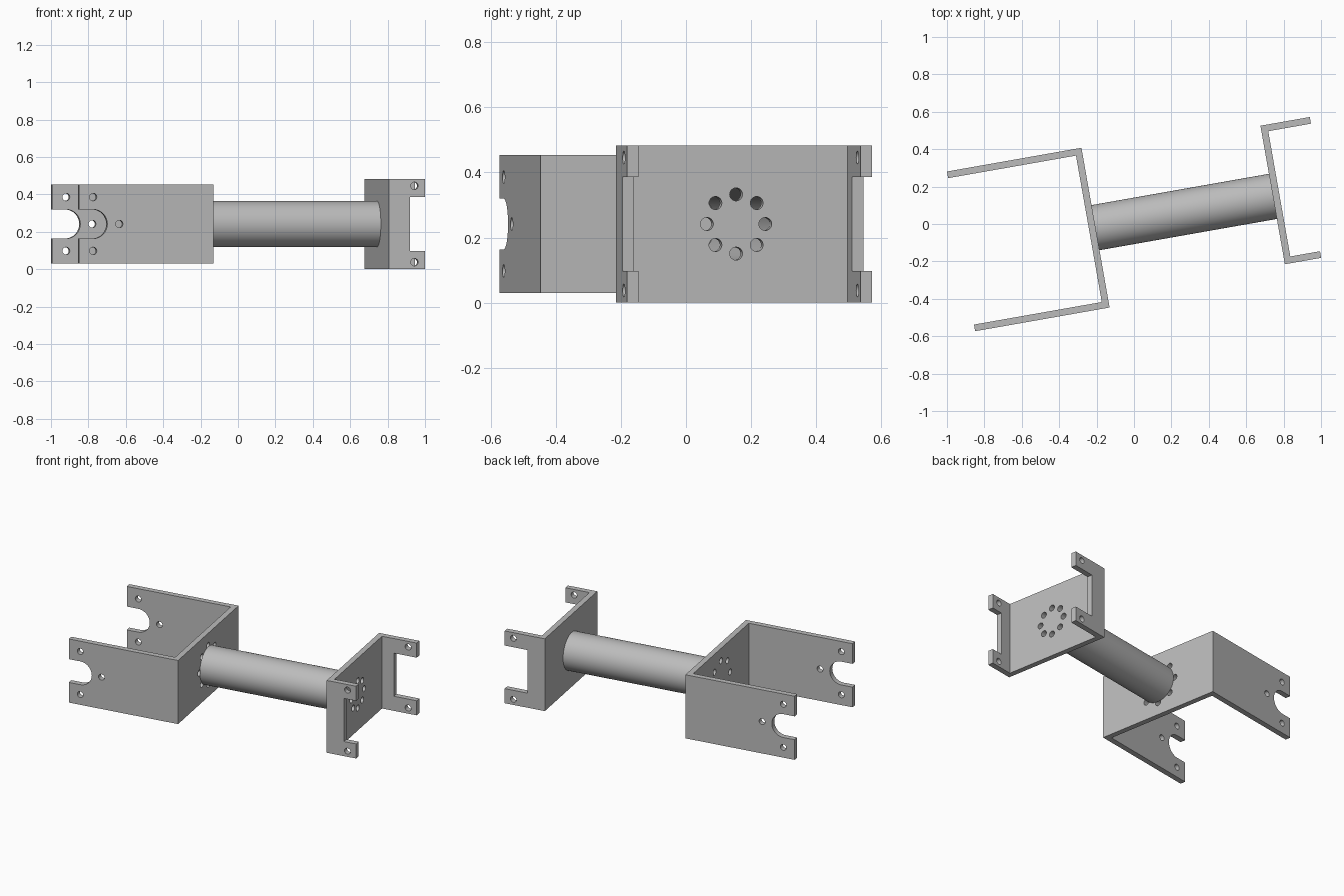
import bpy, math
from mathutils import Matrix

cube = bpy.data.objects.get("Cube")
if cube:
    bpy.data.objects.remove(cube, do_unlink=True)

grey = bpy.data.materials.new("plain_grey")
grey.use_nodes = True
grey.diffuse_color = (0.5, 0.5, 0.5, 1)
grey.node_tree.nodes["Principled BSDF"].inputs["Base Color"].default_value = (0.5, 0.5, 0.5, 1)

MID_Z = 0.2415      # height of the tube axis
AXIS = 0.0165       # sideways offset of the tube axis
T = 0.036           # sheet thickness
HOLE = 0.02
# The whole assembly is turned a little about the vertical
FRAME = Matrix.Rotation(math.radians(10), 4, 'Z') @ Matrix.Translation((0, 0, MID_Z))
UPRIGHT = Matrix.Rotation(math.pi / 2, 4, 'X')
ACROSS = Matrix.Rotation(math.pi / 2, 4, 'Z') @ UPRIGHT


def circle(cx, cy, r, n=24, start=0.0, sweep=2 * math.pi):
    return [(cx + r * math.cos(start + sweep * i / n),
             cy + r * math.sin(start + sweep * i / n)) for i in range(n)]


def solid(name, loops, thickness, matrix):
    """Extruded flat outline; the loops after the first one are holes."""
    curve = bpy.data.curves.new(name, 'CURVE')
    curve.dimensions = '2D'
    curve.fill_mode = 'BOTH'
    curve.extrude = thickness / 2
    for loop in loops:
        spline = curve.splines.new('POLY')
        spline.points.add(len(loop) - 1)
        for point, (x, y) in zip(spline.points, loop):
            point.co = (x, y, 0, 1)
        spline.use_cyclic_u = True
    temp = bpy.data.objects.new(name + "_outline", curve)
    bpy.context.collection.objects.link(temp)
    deps = bpy.context.evaluated_depsgraph_get()
    mesh = bpy.data.meshes.new_from_object(temp.evaluated_get(deps))
    bpy.data.objects.remove(temp, do_unlink=True)
    mesh.materials.clear()
    mesh.materials.append(grey)
    obj = bpy.data.objects.new(name, mesh)
    bpy.context.collection.objects.link(obj)
    obj.matrix_world = FRAME @ matrix
    bpy.ops.object.select_all(action='DESELECT')
    obj.select_set(True)
    bpy.context.view_layer.objects.active = obj
    bpy.ops.object.mode_set(mode='EDIT')
    bpy.ops.mesh.select_all(action='SELECT')
    bpy.ops.mesh.remove_doubles(threshold=0.0001)
    bpy.ops.mesh.normals_make_consistent(inside=False)
    bpy.ops.object.mode_set(mode='OBJECT')
    bpy.ops.object.shade_smooth_by_angle(angle=math.radians(30))
    return obj


def base_plate(name, outer_x, side, v0, v1, half, ring):
    """Upright plate with a ring of eight bolt holes, fitted between the arms."""
    a, b = v0 + T, v1 - T
    outline = [(a, -half), (b, -half), (b, half), (a, half)]
    holes = [circle(x, y, HOLE) for x, y in circle(AXIS, 0, ring, 8)]
    solid(name, [outline] + holes, T,
          Matrix.Translation((outer_x + side * T / 2, 0, 0)) @ ACROSS)


def arm(name, outline, holes, v):
    solid(name, [outline] + [circle(x, y, HOLE) for x, y in holes], T,
          Matrix.Translation((0, v, 0)) @ UPRIGHT)


# Wide bracket: two long arms, each with a round-bottomed slot
BACK, TIP, HALF, SLOT = -0.206, -0.936, 0.2125, 0.078
V0, V1 = -0.417, 0.450
base_plate("wide_bracket_plate", BACK, -1, V0, V1, HALF, 0.13)
slot_arc = circle(TIP + 0.075, 0, SLOT, 24, -math.pi / 2, math.pi)
long_outline = ([(TIP, -HALF), (TIP, -SLOT)] + slot_arc
                + [(TIP + 0.075, SLOT), (TIP, SLOT), (TIP, HALF), (BACK, HALF), (BACK, -HALF)])
long_holes = [(TIP + 0.076, -0.144), (TIP + 0.076, 0.144), (TIP + 0.218, 0)]
arm("wide_bracket_front_arm", long_outline, long_holes, V0 + T / 2)
arm("wide_bracket_back_arm", long_outline, long_holes, V1 - T / 2)

# Narrow bracket: short arms split into two ears, the back pair longer
FACE, HALF, EAR = 0.757, 0.2415, 0.144
V0, V1 = -0.352, 0.400
base_plate("narrow_bracket_plate", FACE, 1, V0, V1, HALF, 0.091)
for name, tip, v in (("front", 0.954, V0 + T / 2), ("back", 1.025, V1 - T / 2)):
    notch = FACE + 0.115
    outline = [(FACE, -HALF), (tip, -HALF), (tip, -EAR), (notch, -EAR),
               (notch, EAR), (tip, EAR), (tip, HALF), (FACE, HALF)]
    holes = [(tip - 0.058, s * 0.204) for s in (-1, 1)]
    arm("narrow_bracket_" + name + "_arm", outline, holes, v)

# Hollow tube joining the two brackets
solid("joining_tube", [circle(AXIS, 0, 0.1225, 64), circle(AXIS, 0, 0.111, 64)], FACE - BACK,
      Matrix.Translation(((FACE + BACK) / 2, 0, 0)) @ ACROSS)
